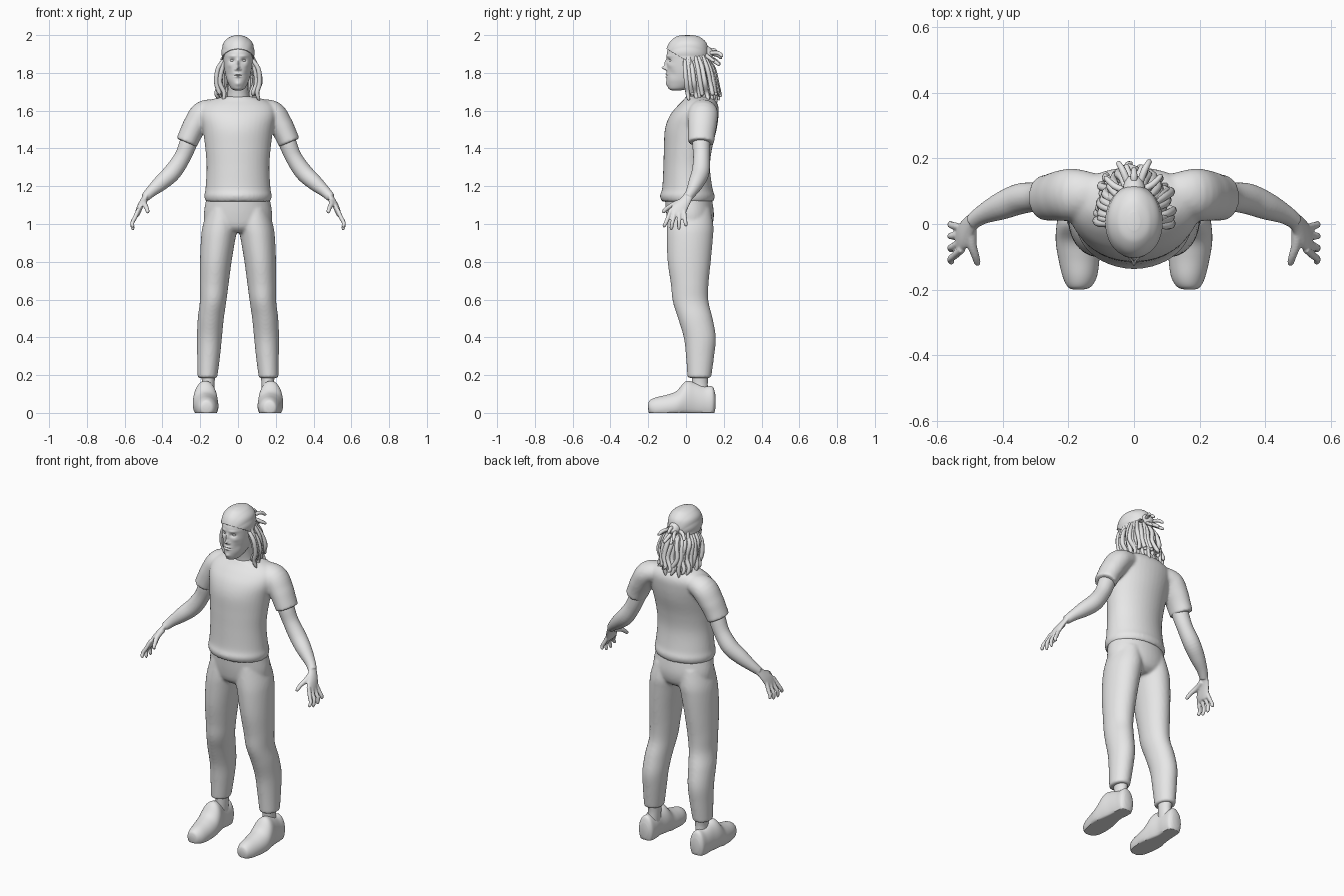
import bpy, bmesh, math, random
from mathutils import Vector

random.seed(4)
if "Cube" in bpy.data.objects:
    bpy.data.objects.remove(bpy.data.objects["Cube"], do_unlink=True)

GREY = (0.8, 0.8, 0.8, 1)
mat = bpy.data.materials.new("plain grey")
mat.use_nodes = True
mat.diffuse_color = GREY
mat.node_tree.nodes["Principled BSDF"].inputs["Base Color"].default_value = GREY
mat.node_tree.nodes["Principled BSDF"].inputs["Roughness"].default_value = 0.8
made = []


def spline(keys, steps):
    """Smooth interpolation through key tuples."""
    out = []
    for i in range(len(keys) - 1):
        a, b = keys[max(i - 1, 0)], keys[i]
        c, d = keys[i + 1], keys[min(i + 2, len(keys) - 1)]
        for s in range(steps):
            t = s / steps
            out.append([0.5 * (2 * q + (r - p) * t + (2 * p - 5 * q + 4 * r - w) * t * t
                               + (3 * q - p - 3 * r + w) * t ** 3)
                        for p, q, r, w in zip(a, b, c, d)])
    return out + [list(keys[-1])]


def loft(keys, steps=5, sides=40, along_y=False):
    """Oval rings from keys (position, a0, a1, b0, b1)."""
    rings = []
    for t, a0, a1, b0, b1 in spline(keys, steps):
        ring = []
        for k in range(sides):
            g = math.tau * k / sides
            a = (a0 + a1) / 2 + (a1 - a0) / 2 * math.cos(g)
            b = (b0 + b1) / 2 + (b1 - b0) / 2 * math.sin(g)
            ring.append(Vector((a, t, max(b, 0)) if along_y else (a, b, t)))
        rings.append(ring)
    return rings


def tube(keys, steps=5, sides=10, ref=(1, 0, 0), stretch=1.0, rounded=True):
    """Rings across a path of keys (x, y, z, radius)."""
    pts = spline(keys, steps)
    rings = []
    for i, p in enumerate(pts):
        tan = Vector(pts[min(i + 1, len(pts) - 1)][:3]) - Vector(pts[max(i - 1, 0)][:3])
        u = tan.cross(Vector(ref)).normalized()
        v = tan.cross(u).normalized()
        left = 1 - i / (len(pts) - 1)
        r = p[3] * (min(1, left * 7 + 0.12) ** 0.5 if rounded else 1)
        rings.append([Vector(p[:3]) + u * r * math.cos(math.tau * k / sides)
                      + v * r * stretch * math.sin(math.tau * k / sides) for k in range(sides)])
    return rings


def flip(shell):
    return [[Vector((-p.x, p.y, p.z)) for p in ring] for ring in shell]


def both(shells):
    return shells + [flip(s) for s in shells]


def finish(bm, name):
    bmesh.ops.recalc_face_normals(bm, faces=bm.faces)
    mesh = bpy.data.meshes.new(name)
    bm.to_mesh(mesh)
    bm.free()
    mesh.materials.append(mat)
    ob = bpy.data.objects.new(name, mesh)
    bpy.context.collection.objects.link(ob)
    made.append(ob)
    return ob


def skin(shells):
    bm = bmesh.new()
    for rings in shells:
        vs = [[bm.verts.new(p) for p in ring] for ring in rings]
        n = len(vs[0])
        for lo, hi in zip(vs, vs[1:]):
            for k in range(n):
                bm.faces.new((lo[k], lo[(k + 1) % n], hi[(k + 1) % n], hi[k]))
        bm.faces.new(vs[0][::-1])
        bm.faces.new(vs[-1])
    return bm


def fuse(ob, voxel, rounds):
    m = ob.modifiers.new("fuse", "REMESH")
    m.mode, m.voxel_size, m.use_smooth_shade = "VOXEL", voxel, True
    s = ob.modifiers.new("soften", "SMOOTH")
    s.factor, s.iterations = 0.5, rounds


# Shirt: torso and sleeves fused into one cloth
torso = loft([(1.12, -.172, .172, -.128, .146), (1.15, -.178, .178, -.138, .152),
              (1.19, -.172, .172, -.126, .14), (1.3, -.166, .166, -.12, .127),
              (1.4, -.173, .173, -.117, .138), (1.5, -.186, .186, -.112, .162),
              (1.57, -.2, .2, -.088, .172), (1.62, -.195, .195, -.05, .172),
              (1.655, -.15, .15, -.015, .155), (1.675, -.075, .075, .0, .13)])
sleeve = tube([(.1, .09, 1.61, .05), (.18, .09, 1.588, .066), (.226, .086, 1.525, .064),
               (.252, .082, 1.475, .06), (.272, .08, 1.43, .058)],
              sides=28, ref=(0, 1, 0), stretch=1.2, rounded=False)
fuse(finish(skin([torso] + both([sleeve])), "shirt"), .008, 5)

# Trousers: hips and legs fused
hips = loft([(.955, -.09, .09, -.06, .1), (.985, -.165, .165, -.09, .135),
             (1.05, -.181, .181, -.104, .148), (1.14, -.167, .167, -.112, .136)])
leg = loft([(.185, .11, .214, .008, .133), (.3, .095, .216, 0, .149), (.4, .085, .217, -.012, .158),
            (.5, .075, .213, -.042, .141), (.59, .062, .202, -.07, .119),
            (.68, .05, .202, -.08, .119), (.8, .034, .201, -.097, .131),
            (.92, .014, .196, -.102, .142), (.99, .002, .187, -.1, .145), (1.08, .01, .16, -.09, .13)])
fuse(finish(skin([hips] + both([leg])), "trousers"), .008, 5)

# Ankles and shoes
finish(skin(both([loft([(.08, .128, .196, .03, .122), (.15, .124, .19, .032, .115),
                        (.2, .122, .195, .03, .12)])])), "ankles")
shoe = loft([(-.2, .155, .185, .02, .045), (-.192, .132, .202, -.01, .066),
             (-.16, .113, .218, -.035, .082), (-.1, .105, .232, -.035, .096),
             (-.05, .104, .239, -.035, .116), (0, .11, .236, -.035, .168),
             (.05, .122, .226, -.035, .158), (.1, .122, .22, -.035, .141),
             (.14, .126, .215, -.03, .139), (.155, .145, .198, .02, .1)], along_y=True)
finish(skin(both([shoe])), "shoes")

# Arms, palms and fingers fused
arm = tube([(.235, .08, 1.5, .045), (.262, .08, 1.43, .047), (.295, .082, 1.352, .044),
            (.347, .077, 1.275, .047), (.405, .055, 1.22, .042), (.46, .03, 1.172, .03),
            (.492, .008, 1.14, .024)], sides=24, ref=(0, 1, 0), rounded=False)
palm = loft([(1.16, .466, .496, -.01, .04), (1.14, .476, .51, -.026, .036),
             (1.1, .498, .532, -.072, .018), (1.06, .515, .545, -.09, .0),
             (1.04, .525, .545, -.082, -.01)], sides=24)
hand = [arm, palm]
for base, tip, low in ((-.078, -.12, .982), (-.056, -.08, .966), (-.034, -.038, .968), (-.012, .002, .988)):
    hand.append(tube([(.525, base, 1.08, .011), (.545, base * .6 + tip * .4, 1.035, .0115),
                      (.56, base * .3 + tip * .7, 1.005, .0105), (.555, tip, low, .0095)], sides=12))
hand.append(tube([(.495, -.01, 1.125, .016), (.495, -.06, 1.105, .015),
                  (.484, -.098, 1.085, .012), (.476, -.126, 1.058, .0105)], sides=12))
fuse(finish(skin(both(hand)), "arms_and_hands"), .0045, 3)

# Neck
finish(skin([loft([(1.62, -.075, .075, .0, .13), (1.68, -.056, .056, .002, .112),
                   (1.78, -.055, .055, -.02, .1)])]), "neck")

# Head with sculpted face
skull = [(1.707, -.016, .016, -.075, -.03), (1.718, -.036, .036, -.093, .02),
         (1.75, -.054, .054, -.102, .07), (1.78, -.064, .064, -.103, .09),
         (1.82, -.072, .072, -.102, .1), (1.87, -.077, .077, -.102, .106),
         (1.91, -.078, .078, -.1, .107), (1.95, -.069, .069, -.082, .095),
         (1.978, -.045, .045, -.05, .062), (1.988, -.015, .015, -.015, .025)]
# Each relief is (x, z, width, height, push); x above 0 is used on both sides
relief = [(0, 1.826, .009, .01, .025), (0, 1.85, .007, .02, .012), (.013, 1.818, .005, .005, .008),
          (.03, 1.866, .013, .009, -.012), (.03, 1.889, .02, .007, .004),
          (0, 1.793, .017, .004, .007), (0, 1.779, .014, .005, .007), (0, 1.786, .02, .002, -.004),
          (0, 1.742, .016, .011, .006), (.045, 1.84, .014, .013, .004), (.048, 1.795, .014, .02, -.005)]
head = loft(skull, steps=12, sides=112)
for ring in head:
    for p in ring:
        if p.y < -.02:
            p.y -= sum(d * math.exp(-((abs(p.x) - x) / w) ** 2 - ((p.z - z) / h) ** 2)
                       for x, z, w, h, d in relief)
finish(skin([head]), "head")


def ovals(name, place, size):
    bm = bmesh.new()
    for side in (-1, 1):
        vs = bmesh.ops.create_uvsphere(bm, u_segments=20, v_segments=12, radius=1)["verts"]
        for v in vs:
            v.co = Vector((side * place[0] + v.co.x * size[0],
                           place[1] + v.co.y * size[1], place[2] + v.co.z * size[2]))
    finish(bm, name)


ovals("eyes", (.03, -.077, 1.866), (.012, .011, .009))
ovals("ears", (.076, .012, 1.848), (.01, .018, .03))

# Swept-back hair with soft grooves, trimmed along a sloping hairline
cap = loft([(z + .008, a * 1.07 - .002, b * 1.07 + .002, f - .005, k + .011)
            for z, a, b, f, k in skull[3:]], steps=8, sides=96)
for ring in cap:
    for p in ring:
        p.z += .004 * math.exp(-(p.x / .03) ** 2)
        ridge = 1 + .022 * abs(math.sin(math.atan2(p.x, p.z - 1.87) * 7))
        p.x *= ridge
bm = skin([cap])
bmesh.ops.bisect_plane(bm, geom=bm.verts[:] + bm.edges[:] + bm.faces[:],
                       plane_co=(0, -.1, 1.925), plane_no=(0, .58, 1), clear_inner=True)
hair = finish(bm, "swept_hair")
solid = hair.modifiers.new("thickness", "SOLIDIFY")
solid.thickness, solid.offset = .006, -1

# Hanging locks around the back and sides, in two layers
locks = []
for layer, count in ((0, 17), (1, 21)):
    for i in range(count):
        a = math.radians(-106 + 212 * i / (count - 1)) + random.uniform(-.06, .06)
        s, c = math.sin(a), math.cos(a)
        out = layer * .014 + random.uniform(-.006, .006)
        end = random.uniform(1.625, 1.69) + .015 * layer
        sway = random.uniform(-.014, .014)
        locks.append(tube([
            (.07 * s, .02 + .085 * c, 1.885 + random.uniform(-.02, .02), .009),
            ((.092 + out) * s, .028 + (.098 + out) * c, 1.825, .012),
            ((.096 + out) * s + sway, .038 + (.106 + out) * c, 1.75, .0125),
            ((.092 + out) * s - sway, .045 + (.112 + out) * c, 1.695, .0115),
            ((.09 + out * 1.5) * s, .05 + (.112 + out) * c + sway * .5, end, .009)], sides=8, steps=4))

# Tied knot with short loose ends
locks.append(tube([(0, .075, 1.925, .035), (0, .11, 1.905, .034), (0, .138, 1.885, .026)], sides=16))
for x, y, z in ((.05, .195, 1.885), (-.05, .19, 1.875), (.0, .172, 1.9), (.085, .15, 1.86),
                (-.09, .145, 1.87), (.025, .18, 1.84), (-.025, .182, 1.845)):
    locks.append(tube([(x * .2, .1, 1.9, .01), (x * .65, y - .03, z + .022, .0105),
                       (x, y, z, .008)], sides=8))
finish(skin(locks), "hair_locks")

# Smooth shading with crisp rims
bpy.ops.object.select_all(action="DESELECT")
for ob in made:
    ob.select_set(True)
bpy.context.view_layer.objects.active = made[0]
bpy.ops.object.shade_smooth_by_angle(angle=math.radians(50))
